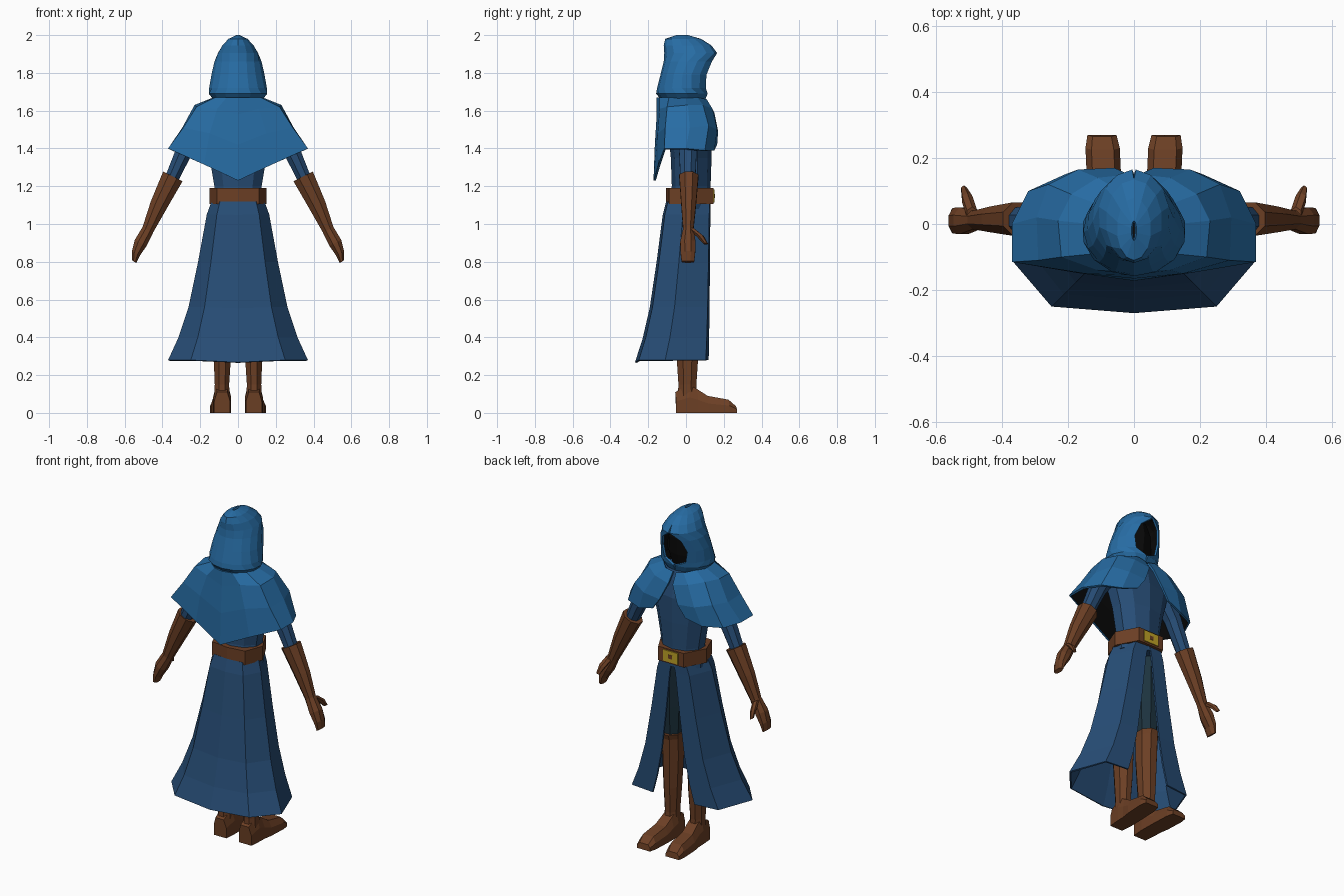
import bpy, bmesh, math
from mathutils import Vector

if "Cube" in bpy.data.objects:
    bpy.data.objects.remove(bpy.data.objects["Cube"])


def material(name, r, g, b):
    m = bpy.data.materials.new(name)
    m.diffuse_color = (r, g, b, 1)
    m.use_nodes = True
    m.node_tree.nodes["Principled BSDF"].inputs["Base Color"].default_value = m.diffuse_color
    return m


BLUE = material("cape blue", 0.020, 0.150, 0.370)
ROBE = material("robe blue", 0.020, 0.074, 0.180)
BROWN = material("leather brown", 0.150, 0.050, 0.018)
GOLD = material("buckle gold", 0.52, 0.36, 0.02)
BLACK = material("shadow black", 0.003, 0.003, 0.003)
TROUSER = material("trouser dark", 0.012, 0.032, 0.048)


def loft(name, rows, mat, closed=True, caps=True, thick=0, inner=None):
    """Skin equal-length rows of points, bottom row first, counterclockwise."""
    bm = bmesh.new()
    v = [[bm.verts.new(p) for p in row] for row in rows]
    n = len(rows[0])
    for a, b in zip(v, v[1:]):
        for i in range(n if closed else n - 1):
            j = (i + 1) % n
            bm.faces.new((a[i], a[j], b[j], b[i]))
    if closed and caps:
        bm.faces.new(v[0][::-1])
        bm.faces.new(v[-1])
        bmesh.ops.recalc_face_normals(bm, faces=bm.faces)
    me = bpy.data.meshes.new(name)
    bm.to_mesh(me)
    bm.free()
    me.materials.append(mat)
    ob = bpy.data.objects.new(name, me)
    bpy.context.collection.objects.link(ob)
    if thick:
        s = ob.modifiers.new("thickness", 'SOLIDIFY')
        s.thickness, s.offset = thick, -1
        if inner:
            me.materials.append(inner)
            s.material_offset = 1
    return ob


def both(half):
    """Mirror a +x half outline (front to back) into a full outline."""
    left = [(-p[0],) + tuple(p[1:]) for p in half]
    right = [tuple(p) for p in half[::-1] if p[0] > 1e-6]
    return left + right


def ring(z, w, yb, yf, n=10, cx=0):
    c, d = (yb + yf) / 2, (yf - yb) / 2
    k = 1 / math.cos(math.pi / n)
    return [(cx + w * k * math.cos(t), c + d * k * math.sin(t), z)
            for t in [2 * math.pi * (i + .5) / n for i in range(n)]]


def tube(name, sections, wide, mat, n=8):
    """Sections: (centre, half width along 'wide', half depth along y)."""
    wide = Vector(wide).normalized()
    rows = [[Vector(c) + wide * w * math.cos(t) + Vector((0, d * math.sin(t), 0))
             for t in [2 * math.pi * (i + .5) / n for i in range(n)]]
            for c, w, d in sections]
    return loft(name, rows, mat)


# Hood: horizontal rings with an oval face opening; (z, half width, back, front, opening angle)
hood = []
for z, w, yb, yf, a in [(1.655, .13, -.13, .10, 0), (1.69, .158, -.158, .115, .04),
                        (1.72, .153, -.153, .12, .48), (1.79, .142, -.135, .135, .64),
                        (1.86, .125, -.118, .155, .52), (1.905, .108, -.115, .165, .05),
                        (1.945, .085, -.118, .135, 0), (1.98, .052, -.11, .08, 0),
                        (2.0, .008, -.05, .01, 0)]:
    c, d = (yb + yf) / 2, (yf - yb) / 2
    hood.append([(-w * math.sin(t), c + d * math.cos(t), z)
                 for t in [a + (2 * math.pi - 2 * a) * i / 14 for i in range(15)]])
loft("hood", hood, BLUE, closed=False, thick=.012, inner=BLACK)

# Dark face inside the hood
loft("face_shadow", [ring(1.67, .09, -.09, .06), ring(1.74, .115, -.1, .075),
                     ring(1.84, .10, -.09, .085), ring(1.92, .06, -.07, .07)], BLACK)

# Shoulder cape: half columns from front edge to back point, each neck to hem
columns = [
    [(.01, .11, 1.65), (.015, .15, 1.59), (.06, .17, 1.49), (.11, .165, 1.42)],
    [(.06, .11, 1.66), (.11, .14, 1.61), (.17, .165, 1.50), (.21, .15, 1.39)],
    [(.11, .06, 1.67), (.19, .09, 1.63), (.26, .12, 1.52), (.32, .10, 1.39)],
    [(.13, .00, 1.67), (.23, .01, 1.63), (.295, .02, 1.51), (.37, 0, 1.40)],
    [(.12, -.09, 1.67), (.22, -.10, 1.62), (.29, -.11, 1.51), (.37, -.115, 1.40)],
    [(.06, -.14, 1.67), (.11, -.14, 1.61), (.15, -.15, 1.48), (.18, -.147, 1.315)],
    [(0, -.155, 1.67), (0, -.155, 1.58), (0, -.165, 1.42), (0, -.172, 1.23)]]
loft("shoulder_cape", [both([c[i] for c in columns]) for i in (3, 2, 1, 0)],
     BLUE, closed=False, thick=.012, inner=BLACK)

# Torso
loft("torso", [ring(1.08, .135, -.09, .125), ring(1.20, .125, -.07, .125),
               ring(1.35, .15, -.075, .13), ring(1.50, .19, -.09, .13),
               ring(1.60, .15, -.1, .11), ring(1.66, .10, -.1, .09)], ROBE)

# Skirt: waist outline flaring to the hem, slit at the front
waist = [(.004, .13), (.085, .125), (.14, -.005), (.095, -.095), (0, -.105)]
hem = [(.14, .12), (.29, .105), (.37, -.11), (.25, -.25), (0, -.27)]
skirt = []
for z, f in [(.28, 1), (.40, .76), (.56, .53), (.80, .31), (1.05, .11), (1.12, 0)]:
    skirt.append(both([(a[0] + (b[0] - a[0]) * f, a[1] + (b[1] - a[1]) * f,
                        z - .012 * f * (b[0] == 0)) for a, b in zip(waist, hem)]))
loft("skirt", skirt, ROBE, closed=False, thick=.01)

# Belt and buckle
belt = both([(.085, .145), (.152, .02), (.11, -.09), (0, -.105)])
loft("belt", [[(x, y, z) for x, y in belt] for z in (1.105, 1.19)], BROWN)


def plate(name, w, z0, z1, y0, y1, mat):
    loft(name, [[(-w, y0, z), (w, y0, z), (w, y1, z), (-w, y1, z)] for z in (z0, z1)], mat)


plate("buckle", .05, 1.115, 1.182, .143, .151, GOLD)
plate("buckle_hole", .012, 1.137, 1.16, .149, .153, BROWN)

for s, side in ((1, "right"), (-1, "left")):
    across = (.89, 0, .45 * s)
    # Sleeve
    tube(side + "_sleeve", [((s * .17, .01, 1.57), .06, .065),
                            ((s * .27, .01, 1.42), .05, .052),
                            ((s * .36, .01, 1.22), .038, .042)], across, ROBE)
    # Gauntlet with hand
    tube(side + "_gauntlet", [((s * .345, .015, 1.252), .062, .055),
                              ((s * .42, .014, 1.10), .050, .042),
                              ((s * .477, .012, .97), .034, .030),
                              ((s * .515, .01, .90), .038, .044),
                              ((s * .540, .01, .845), .026, .042),
                              ((s * .549, .01, .80), .013, .036)], across, BROWN)
    # Thumb
    tube(side + "_thumb", [((s * .49, .03, .97), .02, .022),
                           ((s * .505, .075, .935), .02, .02),
                           ((s * .515, .105, .895), .011, .012)], across, BROWN, 6)
    # Trouser leg and boot shaft
    loft(side + "_trouser", [ring(.55, .05, -.045, .06, 8, s * .085),
                             ring(.80, .06, -.06, .08, 8, s * .08),
                             ring(1.08, .06, -.07, .09, 8, s * .07)], TROUSER)
    loft(side + "_boot_shaft", [ring(.06, .042, -.045, .06, 8, s * .085),
                                ring(.15, .038, -.04, .055, 8, s * .085),
                                ring(.30, .046, -.05, .065, 8, s * .083),
                                ring(.48, .054, -.06, .07, 8, s * .083),
                                ring(.60, .056, -.055, .075, 8, s * .083),
                                ring(.63, .060, -.06, .085, 8, s * .083)], BROWN)
    # Boot foot: sections from heel to toe (y, centre x, half width, height)
    foot = []
    for y, x, w, h in [(-.052, .084, .042, .11), (.02, .084, .048, .15), (.065, .085, .048, .125),
                       (.12, .09, .052, .09), (.23, .095, .052, .07), (.27, .097, .044, .035)]:
        foot.append([(s * x - w, y, 0), (s * x + w, y, 0), (s * x + w, y, h * .55),
                     (s * x + w * .65, y - .005, h), (s * x - w * .65, y - .005, h),
                     (s * x - w, y, h * .55)])
    loft(side + "_boot_foot", foot, BROWN)
